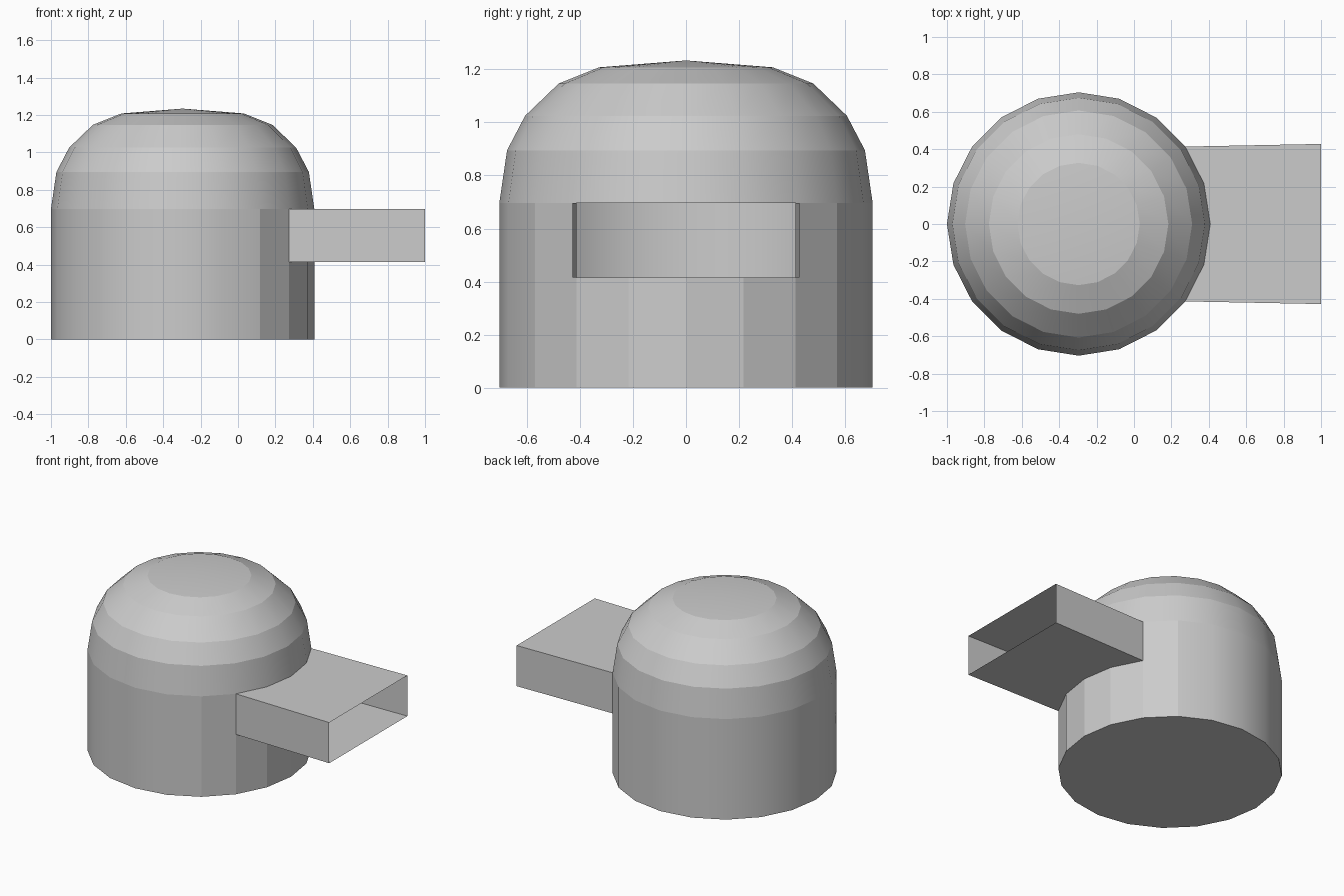
import bpy, bmesh
from math import sin, cos, radians, atan2, degrees

if "Cube" in bpy.data.objects:
    bpy.data.objects.remove(bpy.data.objects["Cube"])

SIDES = 20
CX = -0.296
PROFILE = [(0.704, 0), (0.704, 0.415), (0.704, 0.697), (0.675, 0.895),
           (0.607, 1.025), (0.48, 1.147), (0.327, 1.208)]
APEX = 1.234
DUCT_END, DUCT_HALF = 1.0, 0.428

bm = bmesh.new()

# Domed body: stacked rings with a shallow cone on top and a flat floor
rings = []
for r, z in PROFILE:
    rings.append([bm.verts.new((CX + r * cos(radians(360 / SIDES * i)),
                                r * sin(radians(360 / SIDES * i)), z))
                  for i in range(SIDES)])
opening = []
for k, (lo, hi) in enumerate(zip(rings, rings[1:])):
    for i in range(SIDES):
        j = (i + 1) % SIDES
        f = bm.faces.new((lo[i], lo[j], hi[j], hi[i]))
        if k == 1 and i in (SIDES - 2, SIDES - 1, 0, 1):
            opening.append(f)
apex = bm.verts.new((CX, 0, APEX))
for i in range(SIDES):
    bm.faces.new((rings[-1][i], rings[-1][(i + 1) % SIDES], apex))
bm.faces.new(rings[0][::-1])

# Open rectangular duct: pull four wall faces out to a flat, slightly flared mouth
half = PROFILE[1][0] * sin(radians(720 / SIDES))
new = bmesh.ops.extrude_face_region(bm, geom=opening)["geom"]
for v in [g for g in new if isinstance(g, bmesh.types.BMVert)]:
    v.co.x = DUCT_END
    v.co.y *= DUCT_HALF / half
caps = [g for g in new if isinstance(g, bmesh.types.BMFace)]
caps += [f for f in opening if f.is_valid]
bmesh.ops.delete(bm, geom=caps, context='FACES')

# Smooth around the body, crisp between rings and near the duct
for f in bm.faces:
    f.smooth = True
for e in bm.edges:
    a, b = e.verts
    mid = (a.co + b.co) / 2
    level = abs(a.co.z - b.co.z) < 1e-4
    near_duct = abs(degrees(atan2(mid.y, mid.x - CX))) < 56 and mid.z < 0.69
    if level or near_duct:
        e.smooth = False

mesh = bpy.data.meshes.new("domed_body_with_duct")
bm.to_mesh(mesh)
bm.free()
bpy.context.collection.objects.link(bpy.data.objects.new("domed_body_with_duct", mesh))
